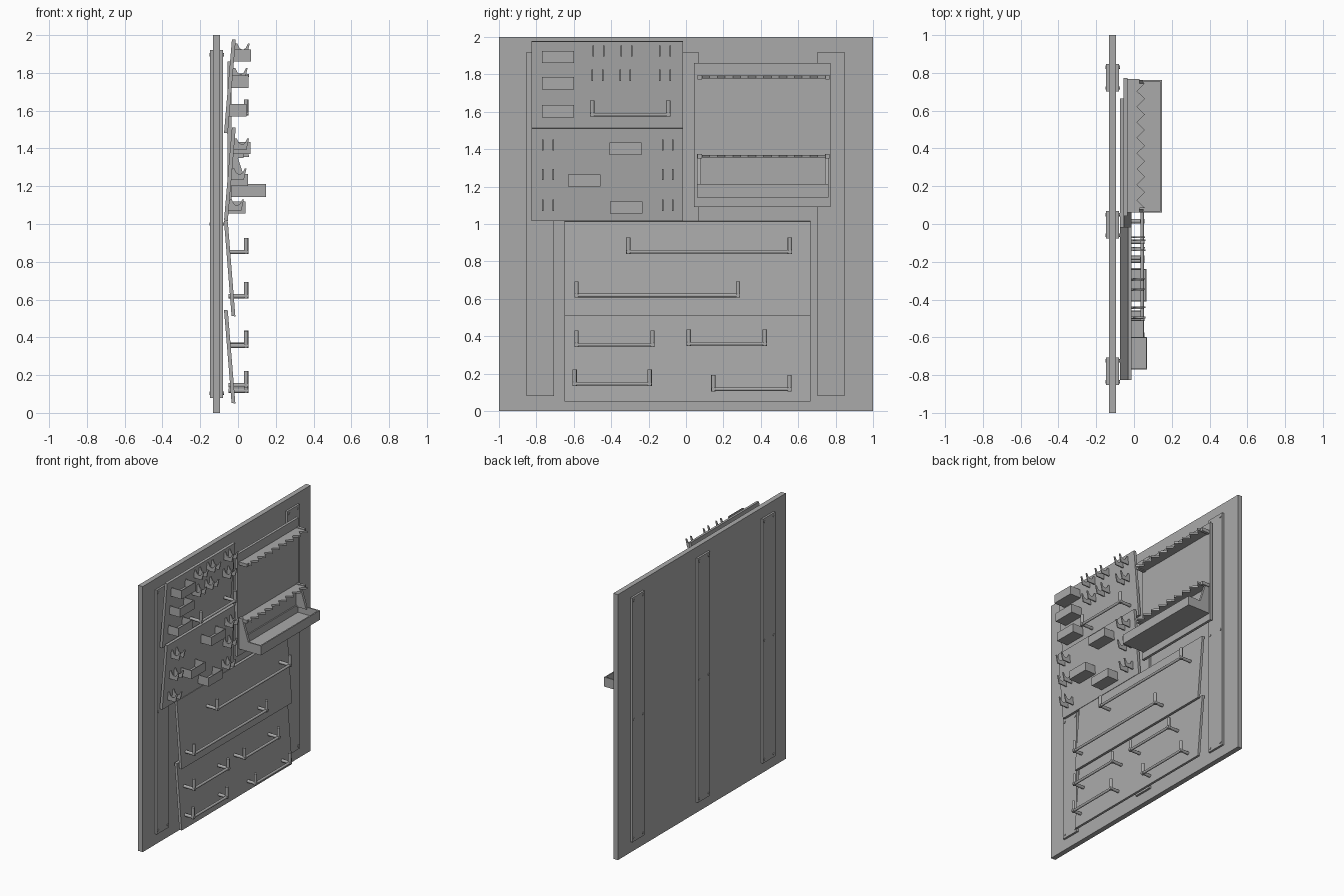
import bpy, bmesh, math
from mathutils import Vector

cube = bpy.data.objects.get("Cube")
if cube:
    bpy.data.objects.remove(cube, do_unlink=True)

GREY = (0.4, 0.4, 0.4, 1)
mat = bpy.data.materials.new("plain grey")
mat.use_nodes = True
mat.diffuse_color = GREY
mat.node_tree.nodes["Principled BSDF"].inputs["Base Color"].default_value = GREY


def finish(name, bm, smooth=False):
    bmesh.ops.recalc_face_normals(bm, faces=bm.faces)
    mesh = bpy.data.meshes.new(name)
    bm.to_mesh(mesh)
    bm.free()
    mesh.materials.append(mat)
    ob = bpy.data.objects.new(name, mesh)
    bpy.context.collection.objects.link(ob)
    if smooth:
        bpy.ops.object.select_all(action='DESELECT')
        ob.select_set(True)
        bpy.context.view_layer.objects.active = ob
        bpy.ops.object.shade_smooth_by_angle(angle=math.radians(40))
    return ob


def add_prism(bm, pts, axis, a, b):
    """Extrude an outline: (x, z) along y, or (x, y) along z."""
    place = (lambda p, t: (p[0], t, p[1])) if axis == 'y' else (lambda p, t: (p[0], p[1], t))
    face = bm.faces.new([bm.verts.new(place(p, a)) for p in pts])
    moved = bmesh.ops.extrude_face_region(bm, geom=[face])["geom"]
    step = Vector(place((0, 0), b - a))
    bmesh.ops.translate(bm, vec=step, verts=[v for v in moved if isinstance(v, bmesh.types.BMVert)])


def add_box(bm, x, y, z):
    add_prism(bm, [(x[0], z[0]), (x[1], z[0]), (x[1], z[1]), (x[0], z[1])], 'y', *y)


def add_rod(bm, p, q, r, sides=12):
    p, q = Vector(p), Vector(q)
    d = q - p
    m = d.to_track_quat('Z', 'Y').to_matrix().to_4x4()
    m.translation = (p + q) / 2
    bmesh.ops.create_cone(bm, cap_ends=True, segments=sides, radius1=r, radius2=r,
                          depth=d.length, matrix=m)


def box(name, x, y, z):
    bm = bmesh.new()
    add_box(bm, x, y, z)
    return finish(name, bm)


# Back board with battens and screws on both faces
box("back_board", (-0.132, -0.094), (-1, 1), (0, 2))
for side, yc in (("right", -0.78), ("middle", -0.005), ("left", 0.775)):
    box(side + "_front_batten", (-0.094, -0.079), (yc - 0.073, yc + 0.073), (0.08, 1.92))
    box(side + "_back_batten", (-0.147, -0.132), (yc - 0.073, yc + 0.073), (0.08, 1.92))
    bm = bmesh.new()
    for z in (0.105, 1.0, 1.895):
        for dy in (-0.055, 0.055):
            add_rod(bm, (-0.151, yc + dy, z), (-0.075, yc + dy, z), 0.009)
    finish(side + "_batten_screws", bm, True)


# Leaning panels: (name, y range, bottom z, top z, bottom x, top x of the rear face)
def leaning_panel(name, y, z0, z1, x0, x1):
    bm = bmesh.new()
    add_prism(bm, [(x0, z0), (x0 + 0.02, z0 - 0.002), (x1 + 0.02, z1 - 0.002), (x1, z1)], 'y', *y)
    finish(name, bm)


upper, lower = (-0.825, -0.015), (-0.65, 0.665)
leaning_panel("upper_panel", upper, 1.482, 1.978, -0.074, -0.032)
leaning_panel("middle_panel", upper, 1.018, 1.512, -0.074, -0.032)
leaning_panel("lower_panel", lower, 0.513, 1.015, -0.034, -0.074)
leaning_panel("bottom_panel", lower, 0.052, 0.545, -0.034, -0.074)


def face_x(z):
    """Front face of the two forward-leaning panels at height z."""
    base = 1.482 if z > 1.51 else 1.018
    return -0.054 + 0.042 * (z - base) / 0.495


# Open storage boxes
def open_box(name, x, y, z, wall):
    bm = bmesh.new()
    add_box(bm, x, y, z)
    bmesh.ops.recalc_face_normals(bm, faces=bm.faces)
    top = max(bm.faces, key=lambda f: f.calc_center_median().z)
    bmesh.ops.inset_region(bm, faces=[top], thickness=wall)
    down = bmesh.ops.extrude_face_region(bm, geom=[top])["geom"]
    bmesh.ops.translate(bm, vec=(0, 0, wall - (z[1] - z[0])),
                        verts=[v for v in down if isinstance(v, bmesh.types.BMVert)])
    if top.is_valid:
        bmesh.ops.delete(bm, geom=[top], context='FACES_ONLY')
    finish(name, bm)


for i, (y, z) in enumerate([(-0.77, 1.86), (-0.77, 1.72), (-0.77, 1.57),
                            (-0.41, 1.37), (-0.63, 1.20), (-0.405, 1.055)]):
    fx = face_x(z + 0.03)
    open_box("storage_box_%d" % (i + 1), (fx - 0.008, fx + 0.088), (y, y + 0.172), (z, z + 0.065), 0.007)

# Forked tool holders, each a pair of thin upright plates
FORK = [(-0.008, 0), (0.065, 0), (0.079, 0.06), (0.07, 0.06), (0.058, 0.036),
        (0.048, 0.03), (0.036, 0.03), (0.026, 0.036), (0.014, 0.06), (0.005, 0.06), (-0.008, 0.03)]
rows = [(1.895, (-0.495, -0.345, -0.14)), (1.765, (-0.5, -0.352, -0.14))]
rows += [(z, (-0.765, -0.125)) for z in (1.393, 1.235, 1.07)]
for r, (z, starts) in enumerate(rows):
    for c, y in enumerate(starts):
        bm = bmesh.new()
        fx = face_x(z + 0.02)
        for dy in (0, 0.055):
            add_prism(bm, [(fx + px, z + pz) for px, pz in FORK], 'y', y + dy - 0.004, y + dy + 0.004)
        finish("fork_holder_%d_%d" % (r + 1, c + 1), bm)

# Hanging bars: two arms, a crossbar in front and upturned tips
R, BAR_X = 0.0115, 0.043
bars = [(-0.32, 0.567, 0.852), (-0.597, 0.29, 0.618), (-0.597, -0.168, 0.355), (0.003, 0.433, 0.36),
        (-0.607, -0.183, 0.146), (0.135, 0.565, 0.117), (-0.513, -0.083, 1.585)]
for i, (y0, y1, z) in enumerate(bars):
    bm = bmesh.new()
    for y in (y0 + R, y1 - R):
        add_rod(bm, (-0.05, y, z), (BAR_X + R, y, z), R)
        add_rod(bm, (BAR_X, y, z - R), (BAR_X, y, z + 0.075), R)
    add_rod(bm, (BAR_X, y0 + R, z), (BAR_X, y1 - R, z), R * 0.85)
    finish("hanging_bar_%d" % (i + 1), bm, True)

# Tool rack: upright panel, two toothed shelves and a tray with sloping ends
box("rack_panel", (-0.055, -0.035), (0.042, 0.772), (1.09, 1.86))
TEETH, Y0, Y1 = 8, 0.085, 0.745
pitch = (Y1 - Y0) / TEETH
for level, z in (("upper", 1.779), ("lower", 1.355)):
    edge = [(-0.036, Y0), (0.058, Y0)]
    for t in range(TEETH):
        edge += [(0.016, Y0 + pitch * (t + 0.5)), (0.058, Y0 + pitch * (t + 1))]
    edge.append((-0.036, Y1))
    bm = bmesh.new()
    add_prism(bm, edge, 'z', z, z + 0.014)
    for y in (0.062, Y1):
        add_box(bm, (-0.036, 0.03), (y, y + 0.023), (z - 0.006, z + 0.018))
    finish(level + "_toothed_shelf", bm)

open_box("rack_tray", (-0.036, 0.149), (0.06, 0.762), (1.142, 1.213), 0.014)
for side, y in (("right", 0.06), ("left", 0.742)):
    bm = bmesh.new()
    add_prism(bm, [(-0.036, 1.2), (0.05, 1.2), (0.043, 1.215), (-0.008, 1.375), (-0.036, 1.375)],
              'y', y, y + 0.02)
    finish(side + "_tray_end", bm)
